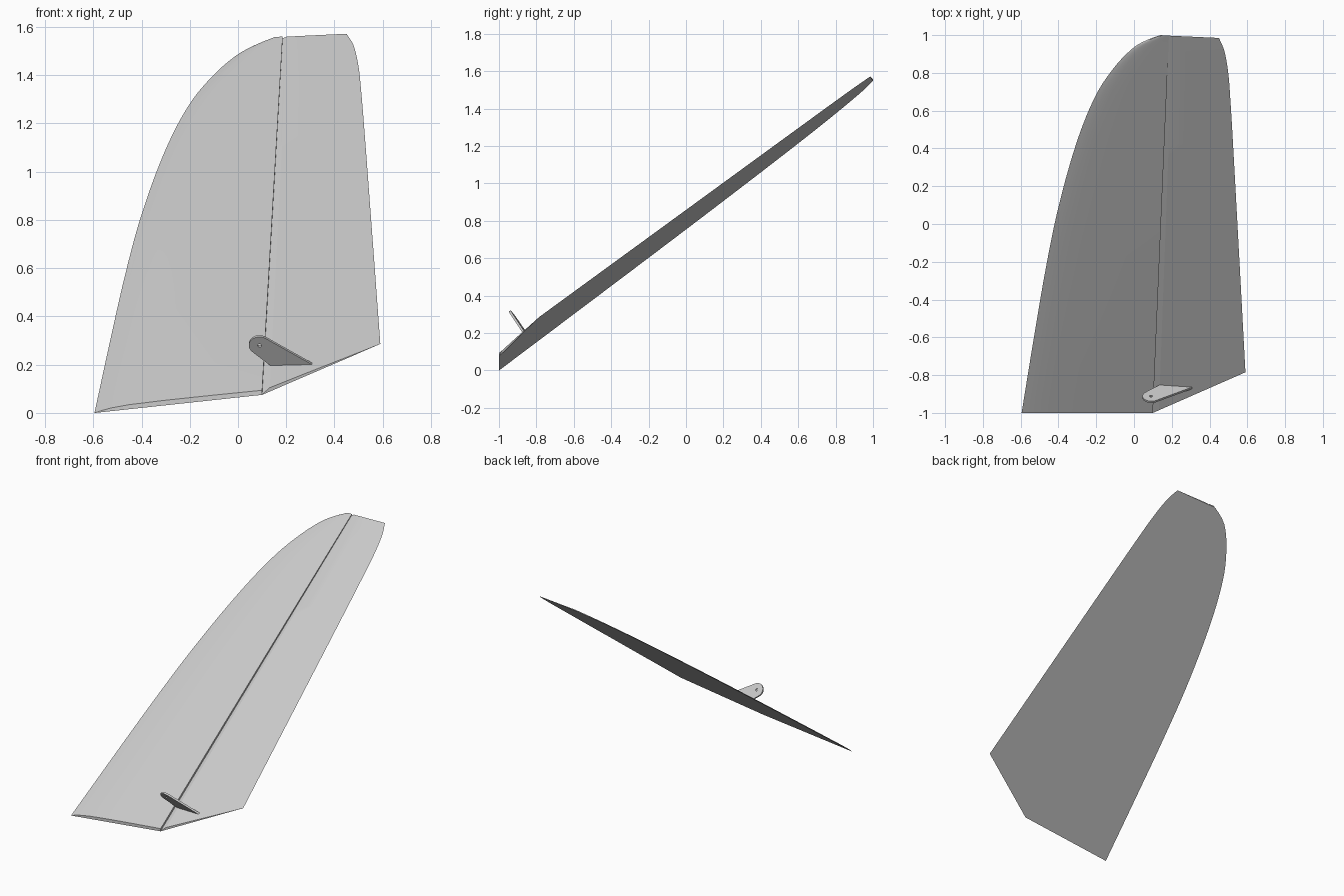
import bpy, bmesh, math
from mathutils import Vector, Matrix

cube = bpy.data.objects.get("Cube")
if cube:
    bpy.data.objects.remove(cube, do_unlink=True)

grey = bpy.data.materials.new("light grey")
grey.use_nodes = True
grey.diffuse_color = (0.6, 0.6, 0.6, 1)
grey.node_tree.nodes["Principled BSDF"].inputs["Base Color"].default_value = (0.6, 0.6, 0.6, 1)

# The flat underside lies on one tilted plane
SLOPE_X, SLOPE_Y, BASE = 0.108, 0.735, 0.799


def on_plane(x, y, lift=0.0):
    return Vector((x, y, BASE + SLOPE_X * x + SLOPE_Y * y + lift))


def edge_x(points, y):
    """Smooth outline: x at a given y along a list of (y, x) points."""
    def tangent(i):
        a, b = points[max(i - 1, 0)], points[min(i + 1, len(points) - 1)]
        return (b[1] - a[1]) / (b[0] - a[0])
    for i in range(len(points) - 1):
        (y0, x0), (y1, x1) = points[i], points[i + 1]
        if y <= y1 or i == len(points) - 2:
            h = y1 - y0
            t = min(max((y - y0) / h, 0), 1)
            return ((2*t**3 - 3*t**2 + 1) * x0 + (t**3 - 2*t**2 + t) * h * tangent(i)
                    + (3*t**2 - 2*t**3) * x1 + (t**3 - t**2) * h * tangent(i + 1))


leading = [(-1, -0.595), (-0.62, -0.533), (-0.24, -0.468), (0.09, -0.4), (0.443, -0.3),
           (0.686, -0.2), (0.835, -0.1), (0.936, 0.0), (0.975, 0.07), (1, 0.14)]
trailing = [(-0.785, 0.59), (-0.1, 0.553), (0.5, 0.52), (0.66, 0.51), (0.79, 0.5),
            (0.915, 0.479), (0.985, 0.45)]

# Section heights: fixed fin from nose to hinge, then movable surface to the rear edge
fin_section = [(0.04, 0.35), (0.1, 0.7), (0.2, 0.98), (0.4, 1.1), (0.7, 1.08), (1, 1)]
flap_section = [(0.065, 0.85), (0.3, 0.66), (0.6, 0.38)]
STATIONS = 40


def section(s):
    t = math.sin(s * math.pi / 2)          # closer spacing near the tip
    y = -1 + 2 * t
    nose = Vector((edge_x(leading, y), y))
    hinge = Vector((0.1 + 0.085 * t, -1 + 1.997 * t))
    ty = -0.785 + 1.77 * t
    rear = Vector((edge_x(trailing, ty), ty))
    thick = 0.019 * (1 - 0.6 * t ** 2)
    loop = [on_plane(*nose)]
    loop += [on_plane(*nose.lerp(hinge, f), h * thick) for f, h in fin_section]
    loop.append(on_plane(*hinge, 0.1 * thick))
    loop += [on_plane(*hinge.lerp(rear, f), h * thick) for f, h in flap_section]
    loop += [on_plane(*rear), on_plane(*hinge)]
    return loop


def finish(obj, angle):
    obj.data.materials.append(grey)
    bpy.ops.object.select_all(action='DESELECT')
    obj.select_set(True)
    bpy.context.view_layer.objects.active = obj
    bpy.ops.object.shade_smooth_by_angle(angle=math.radians(angle))


# Tail fin with its hinge groove, lofted from root to tip
bm = bmesh.new()
rings = [[bm.verts.new(p) for p in section(i / STATIONS)] for i in range(STATIONS + 1)]
for a, b in zip(rings, rings[1:]):
    for j in range(len(a)):
        k = (j + 1) % len(a)
        bm.faces.new((a[j], a[k], b[k], b[j]))

# End caps: fin half and flap half separately, since the root bends at the hinge
n_fin = len(fin_section) + 2
for ring in (rings[0], rings[-1]):
    bm.faces.new(ring[:n_fin] + [ring[-1]])
    bm.faces.new(ring[n_fin - 1:])
bmesh.ops.recalc_face_normals(bm, faces=bm.faces)
mesh = bpy.data.meshes.new("tail_fin")
bm.to_mesh(mesh)
bm.free()
fin = bpy.data.objects.new("tail_fin", mesh)
bpy.context.collection.objects.link(fin)
finish(fin, 20)

# Control horn: rounded lever plate with a pin hole, square to the fin surface
centre, radius = Vector((-0.041, 0.106)), 0.045


def arc(start, end, r, n):
    return [centre + r * Vector((math.cos(a), math.sin(a)))
            for a in (math.radians(start + (end - start) * i / (n - 1)) for i in range(n))]


outline = [Vector((0, -0.006)), Vector((0.17, -0.006))] + arc(52, 224, radius, 20)
hole = arc(0, 337.5, 0.008, 16)
curve = bpy.data.curves.new("control_horn", 'CURVE')
curve.dimensions = '2D'
curve.fill_mode = 'BOTH'
curve.extrude = 0.006
for pts in (outline, hole):
    spline = curve.splines.new('POLY')
    spline.points.add(len(pts) - 1)
    for point, p in zip(spline.points, pts):
        point.co = (p.x, p.y, 0, 1)
    spline.use_cyclic_u = True
horn = bpy.data.objects.new("control_horn", curve)
bpy.context.collection.objects.link(horn)

up = Vector((-SLOPE_X, -SLOPE_Y, 1)).normalized()
along = Vector((0.17, -0.008, 0))
along = (along - up * along.dot(up)).normalized()
side = along.cross(up)
frame = Matrix((along, up, side)).transposed().to_4x4()
horn.matrix_world = Matrix.Translation(on_plane(0.14, -0.857, 0.015)) @ frame
bpy.ops.object.select_all(action='DESELECT')
horn.select_set(True)
bpy.context.view_layer.objects.active = horn
bpy.ops.object.convert(target='MESH')
finish(bpy.context.object, 30)
